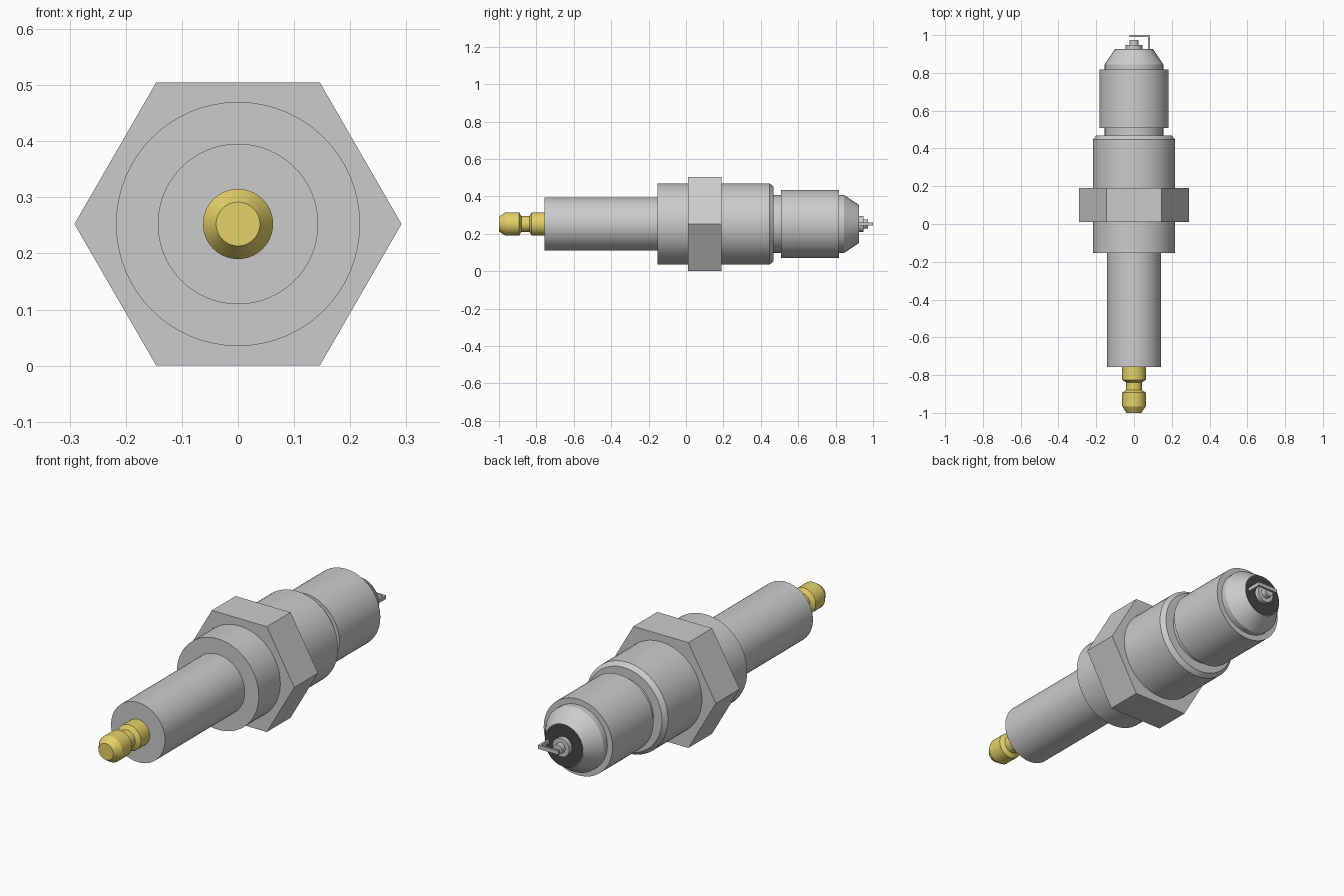
import bpy, bmesh, math

if "Cube" in bpy.data.objects:
    bpy.data.objects.remove(bpy.data.objects["Cube"])

ZC = 0.2525  # height of the plug's axis


def material(name, color):
    m = bpy.data.materials.new(name)
    m.diffuse_color = color
    m.use_nodes = True
    m.node_tree.nodes["Principled BSDF"].inputs["Base Color"].default_value = m.diffuse_color
    return m


gold = material("brass", (0.78, 0.64, 0.14, 1))
dark = material("dark_grey", (0.06, 0.06, 0.06, 1))


def lathe(name, profile, mat=None, sides=64, smooth=True):
    """Revolve (y, radius) pairs about the plug's axis and cap both ends."""
    bm = bmesh.new()
    rings = []
    for y, r in profile:
        rings.append([bm.verts.new((r * math.cos(2 * math.pi * i / sides), y,
                                    ZC + r * math.sin(2 * math.pi * i / sides)))
                      for i in range(sides)])
    for a, b in zip(rings, rings[1:]):
        for i in range(sides):
            j = (i + 1) % sides
            bm.faces.new((a[i], a[j], b[j], b[i]))
    bm.faces.new(rings[0])
    bm.faces.new(rings[-1])
    return finish(name, bm, mat, smooth)


def finish(name, bm, mat, smooth):
    bmesh.ops.recalc_face_normals(bm, faces=bm.faces)
    me = bpy.data.meshes.new(name)
    bm.to_mesh(me)
    bm.free()
    ob = bpy.data.objects.new(name, me)
    bpy.context.collection.objects.link(ob)
    if mat:
        me.materials.append(mat)
    if smooth:
        bpy.ops.object.select_all(action='DESELECT')
        ob.select_set(True)
        bpy.context.view_layer.objects.active = ob
        bpy.ops.object.shade_smooth_by_angle(angle=math.radians(25))
    return ob


# Brass terminal with a waist
lathe("terminal", [(-1.0, 0.039), (-0.965, 0.0625), (-0.893, 0.0625),
                   (-0.88, 0.042), (-0.838, 0.042), (-0.825, 0.0625),
                   (-0.75, 0.0625)], gold)

# Insulator sleeve
lathe("insulator", [(-0.757, 0.143), (-0.14, 0.143)])

# Metal shell: collar, gasket groove, threaded barrel and tapered nose
lathe("metal_shell", [(-0.153, 0.2175), (0.447, 0.2175), (0.468, 0.2),
                      (0.468, 0.155), (0.507, 0.155), (0.507, 0.1825),
                      (0.817, 0.1825), (0.817, 0.155), (0.845, 0.155),
                      (0.924, 0.102)])

# Hexagonal nut, flats at top and bottom
lathe("hex_nut", [(0.01, 0.2915), (0.19, 0.2915)], sides=6, smooth=False)

# Dark end face inside the nose
lathe("nose_end", [(0.91, 0.1), (0.9255, 0.1)], dark)

# Stepped centre electrode
lathe("centre_electrode", [(0.915, 0.044), (0.948, 0.044), (0.948, 0.024),
                           (0.974, 0.024)])

# Bent ground electrode: an L profile in x-y, extruded in z
bm = bmesh.new()
outline = [(0.085, 0.92), (0.085, 1.0), (-0.025, 1.0),
           (-0.025, 0.99), (0.075, 0.99), (0.075, 0.92)]
face = bm.faces.new([bm.verts.new((x, y, ZC - 0.009)) for x, y in outline])
ext = bmesh.ops.extrude_face_region(bm, geom=[face])
bmesh.ops.translate(bm, vec=(0, 0, 0.018),
                    verts=[v for v in ext["geom"] if isinstance(v, bmesh.types.BMVert)])
finish("ground_electrode", bm, None, False)
